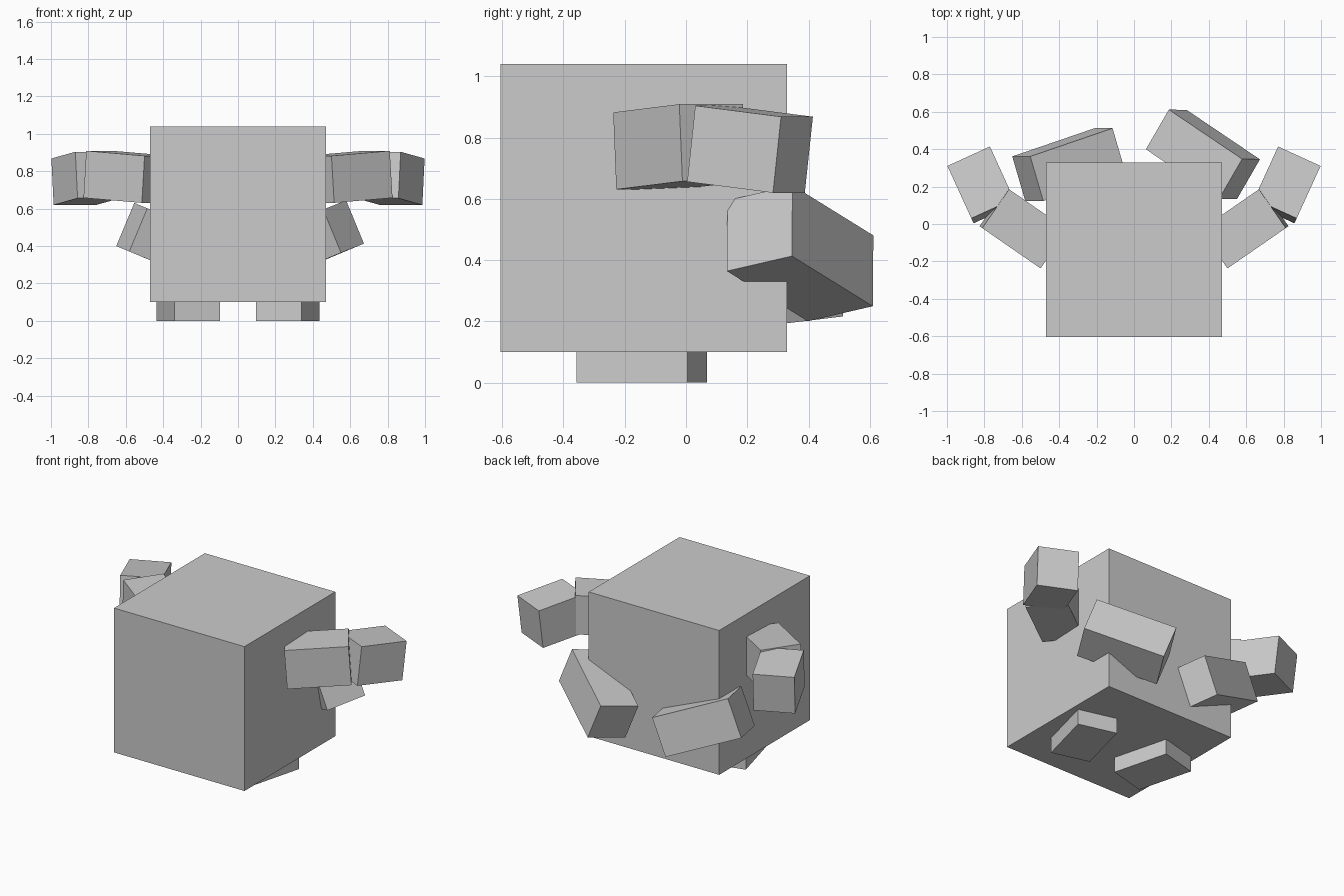
import bpy, bmesh
from math import radians
from mathutils import Vector, Matrix, Euler

if "Cube" in bpy.data.objects:
    bpy.data.objects.remove(bpy.data.objects["Cube"])


def box(name, centre, size, rotation, mirrored=False):
    """Flat-sided block; size along its own axes, optional mirrored twin across x = 0."""
    matrix = Matrix.Translation(centre) @ rotation.to_4x4() @ Matrix.Diagonal((*size, 1))
    bm = bmesh.new()
    bmesh.ops.create_cube(bm, size=1, matrix=matrix)
    mesh = bpy.data.meshes.new(name)
    bm.to_mesh(mesh)
    bm.free()
    obj = bpy.data.objects.new(name, mesh)
    bpy.context.collection.objects.link(obj)
    if mirrored:
        mod = obj.modifiers.new("mirror", 'MIRROR')
        mod.use_mirror_merge = False
    return obj


def along(length_dir, up_hint):
    """Rotation whose x axis follows length_dir and z axis stays near up_hint."""
    x = Vector(length_dir).normalized()
    y = Vector(up_hint).cross(x).normalized()
    z = x.cross(y)
    return Matrix((x, y, z)).transposed()


UP = (0, 0, 1)

# Large cubic body
box("body", (0, -0.1375, 0.57), (0.94, 0.935, 0.94), Matrix.Identity(3))

# Bent arms: upper part rises outward, forearm dips backward
box("upper_arm", (0.591, -0.021, 0.77), (0.38, 0.252, 0.252),
    along((0.315, 0.218, 0.027), UP), mirrored=True)
box("forearm", (0.814, 0.209, 0.762), (0.31, 0.25, 0.25),
    along((0.128, 0.28, -0.036), UP), mirrored=True)

# Flat feet, slightly turned
box("foot", (0.265, -0.144, 0.06), (0.253, 0.374, 0.12),
    Euler((0, 0, radians(-14.7))).to_matrix(), mirrored=True)

# Two tilted rear blocks, each at its own angle
box("right_rear_limb", (0.3685, 0.3725, 0.4225), (0.5, 0.25, 0.25),
    along((0.39, -0.263, 0.163), (-0.092, 0, 0.23)))
box("left_rear_limb", (-0.348, 0.3175, 0.409), (0.5, 0.25, 0.25),
    along((-0.438, -0.15, 0.183), (0.096, 0, 0.23)))
